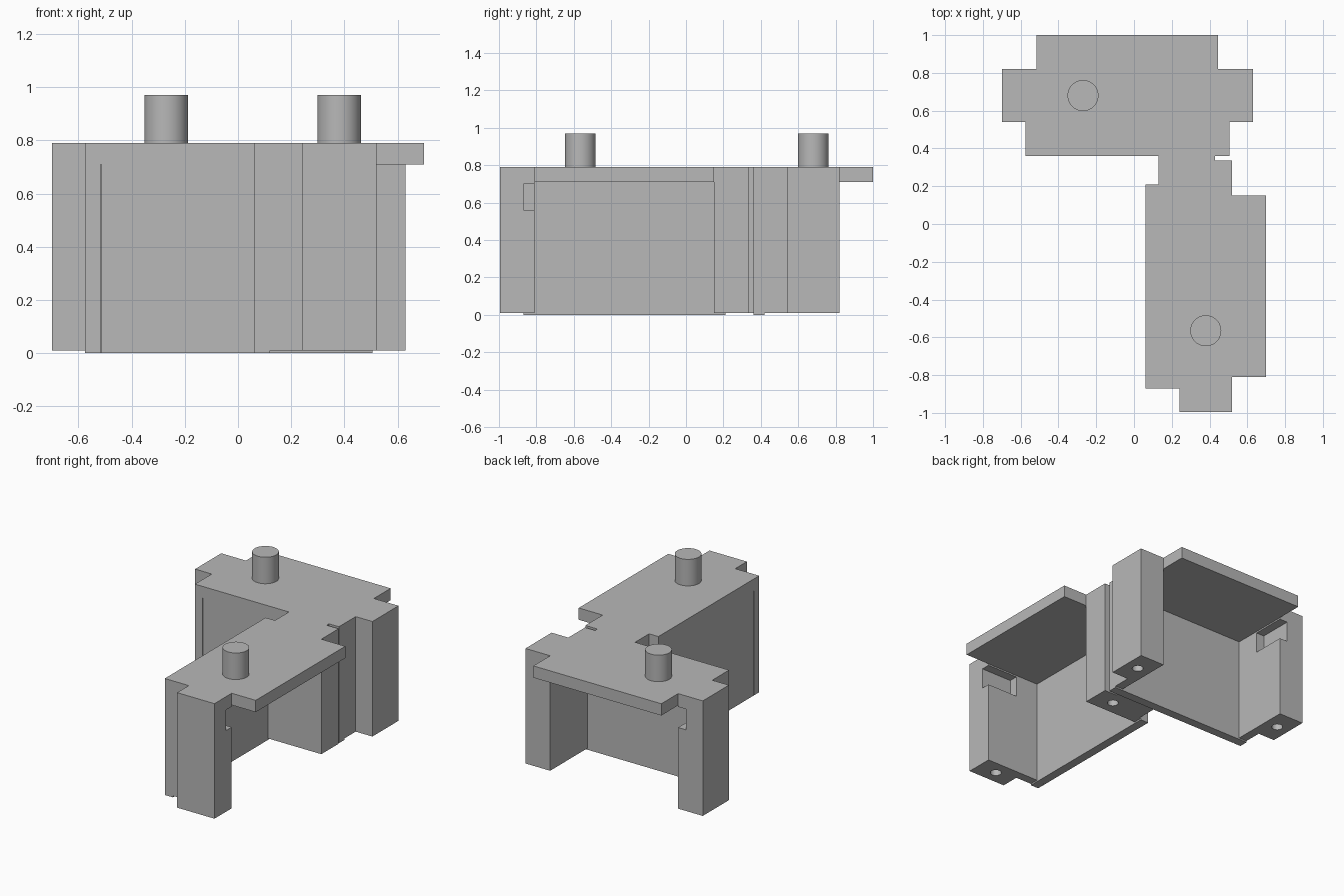
import bpy
import bmesh
from mathutils import Vector

old = bpy.data.objects.get("Cube")
if old:
    bpy.data.objects.remove(old, do_unlink=True)

grey = bpy.data.materials.new("plain_grey")
grey.use_nodes = True
grey.diffuse_color = (0.48, 0.48, 0.48, 1)
grey.node_tree.nodes["Principled BSDF"].inputs["Base Color"].default_value = (0.48, 0.48, 0.48, 1)

TOP = 0.79        # upper surface of both bays
LID_Z = 0.71      # underside of the lids
FOOT_Z = 0.01     # underside of the side brackets


def finish(name, bm):
    bmesh.ops.recalc_face_normals(bm, faces=bm.faces)
    mesh = bpy.data.meshes.new(name)
    bm.to_mesh(mesh)
    bm.free()
    mesh.materials.append(grey)
    obj = bpy.data.objects.new(name, mesh)
    bpy.context.collection.objects.link(obj)
    return obj


def prism(name, outline, z0, z1):
    """Extrude a plan outline between two heights."""
    bm = bmesh.new()
    face = bm.faces.new([bm.verts.new((x, y, z0)) for x, y in outline])
    ext = bmesh.ops.extrude_face_region(bm, geom=[face])
    verts = [g for g in ext["geom"] if isinstance(g, bmesh.types.BMVert)]
    bmesh.ops.translate(bm, vec=Vector((0, 0, z1 - z0)), verts=verts)
    return finish(name, bm)


def cylinder(name, x, y, radius, z0, z1):
    bm = bmesh.new()
    bmesh.ops.create_cone(bm, cap_ends=True, segments=48, radius1=radius,
                          radius2=radius, depth=z1 - z0)
    bmesh.ops.translate(bm, vec=Vector((x, y, (z0 + z1) / 2)), verts=bm.verts)
    return finish(name, bm)


def activate(obj):
    bpy.ops.object.select_all(action="DESELECT")
    obj.select_set(True)
    bpy.context.view_layer.objects.active = obj


def cut(obj, cutter):
    cutter.hide_render = True
    mod = obj.modifiers.new("cut", "BOOLEAN")
    mod.operation = "DIFFERENCE"
    mod.solver = "EXACT"
    mod.object = cutter
    activate(obj)
    bpy.ops.object.modifier_apply(modifier=mod.name)
    bpy.data.objects.remove(cutter, do_unlink=True)


def rect(u0, u1, v0, v1):
    return [(u0, v0), (u1, v0), (u1, v1), (u0, v1)]


def build_bay(label, place):
    """One open bay: u runs along its wall, v from the wall to the opening."""
    def plan(points):
        return [place(u, v) for u, v in points]

    # Long wall with a fine vertical seam
    wall = prism(label + "_wall", plan(rect(-0.54, 0.54, 0, 0.06)), 0, TOP)
    cut(wall, prism("seam_cutter", plan(rect(-0.482, -0.478, -0.01, 0.01)), -0.1, LID_Z))

    # Overhanging lid
    prism(label + "_lid", plan(rect(-0.48, 0.48, 0.06, 0.64)), LID_Z, TOP)

    # Stepped side brackets, each with a screw hole in the foot
    step = [(0.48, 0.06), (0.54, 0.06), (0.54, 0.18),
            (0.665, 0.18), (0.665, 0.46), (0.48, 0.46)]
    for side, word in ((-1, "notched"), (1, "plain")):
        bracket = prism(f"{label}_{word}_bracket",
                        plan([(side * u, v) for u, v in step]), FOOT_Z, TOP)
        x, y = place(side * 0.575, 0.32)
        cut(bracket, cylinder("hole_cutter", x, y, 0.035, -0.1, 0.15))
        if side < 0:
            # Latch recess at the inner edge
            cut(bracket, prism("latch_cutter", plan(rect(-0.54, -0.4, 0.23, 0.5)), 0.56, 0.70))

    # Round peg on the top
    peg = cylinder(label + "_peg", *place(-0.235, 0.32), 0.082, TOP, 0.97)
    activate(peg)
    bpy.ops.object.shade_smooth_by_angle()


build_bay("back_bay", lambda u, v: (-0.035 + u, 0.36 + v))
build_bay("front_bay", lambda u, v: (0.06 + v, -0.33 + u))

# Block joining the two bays
prism("connector", [(0.13, 0.21), (0.24, 0.21), (0.24, 0.335),
                    (0.43, 0.335), (0.43, 0.36), (0.13, 0.36)], FOOT_Z, TOP)
